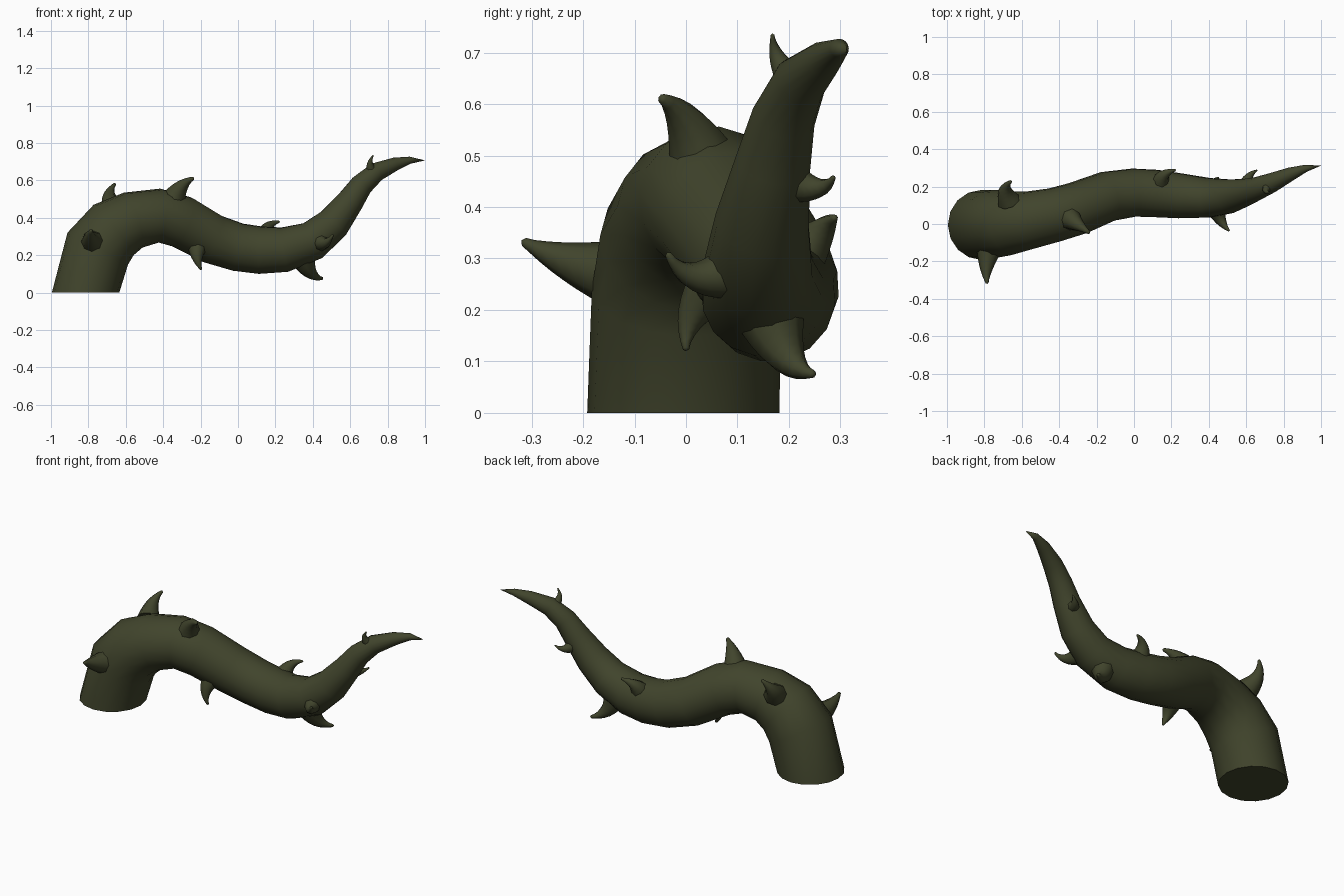
import bpy, bmesh, math
from mathutils import Vector

if "Cube" in bpy.data.objects:
    bpy.data.objects.remove(bpy.data.objects["Cube"])

mat = bpy.data.materials.new("dark_olive")
mat.diffuse_color = (0.052, 0.058, 0.025, 1)
mat.use_nodes = True
mat.node_tree.nodes["Principled BSDF"].inputs["Base Color"].default_value = mat.diffuse_color


def tube(name, pts, radii, sides, flat_base=False):
    """Skin circular rings along a path, closing the end in a point."""
    bm = bmesh.new()
    pts = [Vector(p) for p in pts]
    rings, side = [], None
    for i in range(len(pts) - 1):
        prev = pts[max(i - 1, 0)]
        d = (pts[i + 1] - pts[i]).normalized()
        if i:
            d = (d + (pts[i] - prev).normalized()).normalized()
        if side is None:
            side = Vector((0, 1, 0)) if abs(d.y) < 0.8 else Vector((1, 0, 0))
        side = (side - d * side.dot(d)).normalized()
        other = d.cross(side)
        ring = []
        for k in range(sides):
            a = 2 * math.pi * k / sides
            co = pts[i] + radii[i] * (side * math.cos(a) + other * math.sin(a))
            if i == 0 and flat_base:
                co.z = 0
            ring.append(bm.verts.new(co))
        rings.append(ring)
    bm.faces.new(rings[0][::-1])
    tip = bm.verts.new(pts[-1])
    for k in range(sides):
        n = (k + 1) % sides
        for a, b in zip(rings, rings[1:]):
            bm.faces.new((a[k], a[n], b[n], b[k]))
        bm.faces.new((rings[-1][k], rings[-1][n], tip))
    bmesh.ops.recalc_face_normals(bm, faces=bm.faces)
    me = bpy.data.meshes.new(name)
    bm.to_mesh(me)
    bm.free()
    me.materials.append(mat)
    ob = bpy.data.objects.new(name, me)
    bpy.context.collection.objects.link(ob)
    bpy.ops.object.select_all(action='DESELECT')
    ob.select_set(True)
    bpy.context.view_layer.objects.active = ob
    bpy.ops.object.shade_smooth_by_angle(angle=math.radians(50))
    return ob


# Stem: centre x, y, z and radius
stem = [
    (-0.815, -0.005, 0, 0.187), (-0.75, 0.0, 0.235, 0.183),
    (-0.665, 0.005, 0.335, 0.172), (-0.56, 0.02, 0.388, 0.155),
    (-0.42, 0.05, 0.412, 0.145), (-0.30, 0.085, 0.378, 0.142),
    (-0.14, 0.148, 0.288, 0.135), (0.0, 0.168, 0.243, 0.13),
    (0.12, 0.163, 0.227, 0.128), (0.25, 0.15, 0.23, 0.121),
    (0.40, 0.14, 0.278, 0.107), (0.51, 0.148, 0.37, 0.092),
    (0.60, 0.17, 0.488, 0.073), (0.66, 0.19, 0.575, 0.062),
    (0.74, 0.222, 0.645, 0.052), (0.84, 0.268, 0.687, 0.036),
    (0.92, 0.298, 0.708, 0.019), (1.0, 0.312, 0.707, 0),
]
centres = [Vector(s[:3]) for s in stem]
tube("stem", centres, [s[3] for s in stem], 16, True)

# Thorns: base on the bark, tip, base radius
thorns = [
    ((-0.78, -0.16, 0.275), (-0.785, -0.32, 0.335), 0.062),
    ((-0.68, 0.14, 0.475), (-0.655, 0.23, 0.585), 0.058),
    ((-0.345, 0.03, 0.50), (-0.235, -0.05, 0.613), 0.068),
    ((-0.22, 0.035, 0.225), (-0.195, 0.0, 0.12), 0.048),
    ((0.145, 0.235, 0.32), (0.225, 0.29, 0.38), 0.048),
    ((0.445, 0.06, 0.265), (0.51, -0.037, 0.312), 0.046),
    ((0.36, 0.175, 0.15), (0.455, 0.25, 0.075), 0.058),
    ((0.60, 0.225, 0.44), (0.66, 0.288, 0.46), 0.034),
    ((0.71, 0.192, 0.665), (0.725, 0.168, 0.737), 0.026),
]
for n, (base, tip, r) in enumerate(thorns):
    base, tip = Vector(base), Vector(tip)
    # outward direction from the nearest point of the stem axis
    best = None
    for a, b in zip(centres, centres[1:]):
        t = max(0, min(1, (base - a).dot(b - a) / (b - a).length_squared))
        q = a.lerp(b, t)
        if best is None or (base - q).length < (base - best).length:
            best = q
    out = (base - best).normalized()
    length = (tip - base).length
    start = base - out * r * 0.4
    mid = base + out * length * 0.55
    path, radii = [], []
    for i in range(8):
        t = i / 7
        path.append(start * (1 - t) ** 2 + mid * 2 * t * (1 - t) + tip * t * t)
        radii.append(r * (1.08 * (1 - t) ** 1.1 + 0.1 * t))
    path.insert(7, path[6].lerp(path[7], 0.75))
    radii.insert(7, r * 0.14)
    tube(f"thorn_{n + 1}", path, radii, 8)
